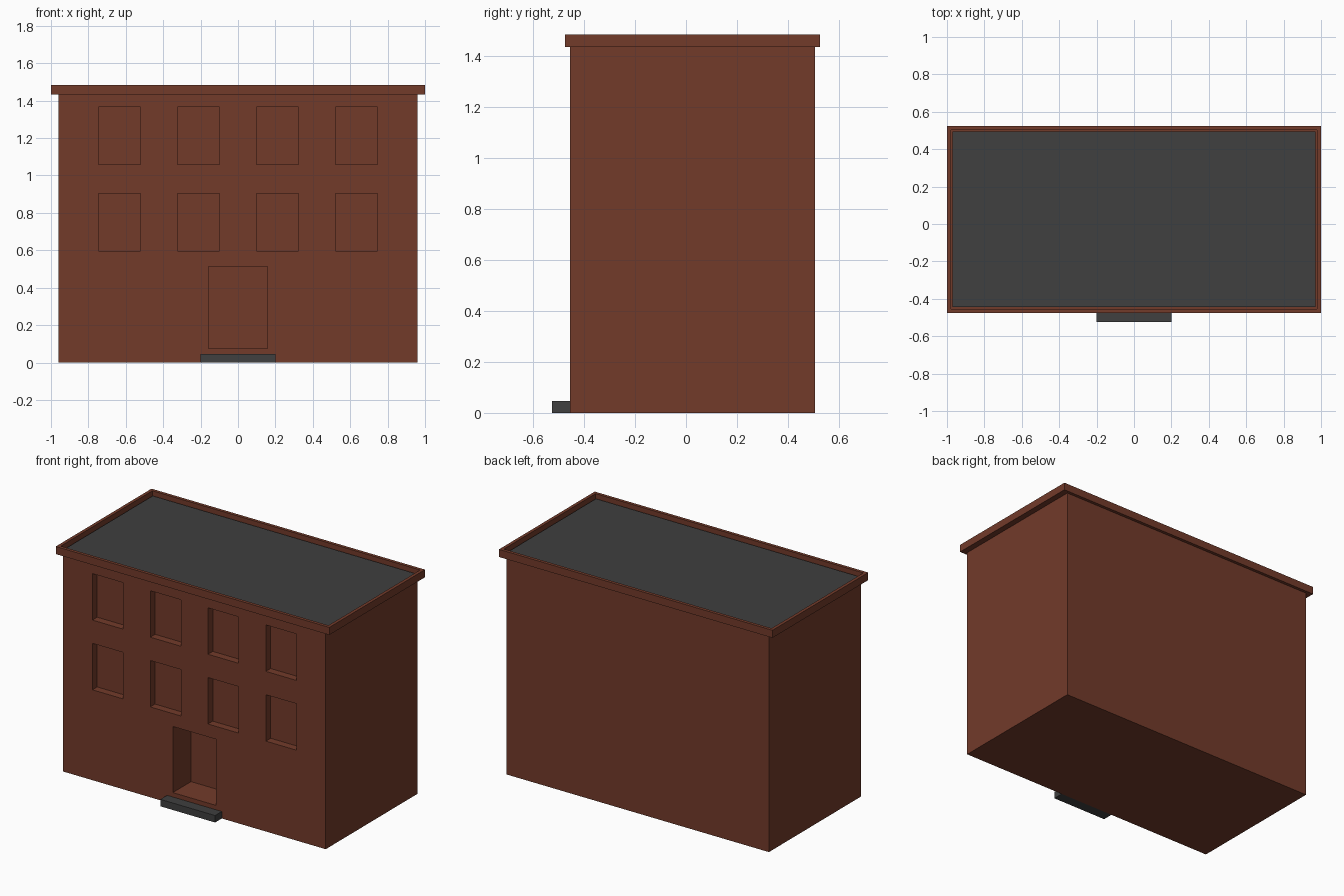
import bpy, bmesh
from mathutils import Vector

if "Cube" in bpy.data.objects:
    bpy.data.objects.remove(bpy.data.objects["Cube"])


def material(name, color):
    m = bpy.data.materials.new(name)
    m.diffuse_color = (*color, 1)
    m.use_nodes = True
    m.node_tree.nodes["Principled BSDF"].inputs["Base Color"].default_value = m.diffuse_color
    return m


BRICK = material("brick_red", (0.17, 0.043, 0.023))
GREY = material("dark_grey", (0.05, 0.05, 0.05))


def add_box(bm, x0, x1, y0, y1, z0, z1):
    verts = bmesh.ops.create_cube(bm, size=1)["verts"]
    for v in verts:
        v.co = Vector((x1 if v.co.x > 0 else x0,
                       y1 if v.co.y > 0 else y0,
                       z1 if v.co.z > 0 else z0))


def make_object(bm, name, mat):
    bmesh.ops.recalc_face_normals(bm, faces=bm.faces[:])
    mesh = bpy.data.meshes.new(name)
    bm.to_mesh(mesh)
    bm.free()
    mesh.materials.append(mat)
    ob = bpy.data.objects.new(name, mesh)
    bpy.context.collection.objects.link(ob)
    return ob


def box(name, mat, *bounds):
    bm = bmesh.new()
    add_box(bm, *bounds)
    return make_object(bm, name, mat)


FRONT, BACK = -0.455, 0.505
WALL_TOP, TOP = 1.434, 1.484

# Main walls
walls = box("walls", BRICK, -0.96, 0.96, FRONT, BACK, 0, WALL_TOP)

# Window and door recesses
bm = bmesh.new()
for x in (-0.634, -0.211, 0.211, 0.634):
    for z in (0.597, 1.058):
        add_box(bm, x - 0.112, x + 0.112, FRONT - 0.1, FRONT + 0.05, z, z + 0.307)
add_box(bm, -0.158, 0.158, FRONT - 0.1, FRONT + 0.19, 0.075, 0.512)
cutter = make_object(bm, "recess_cutter", BRICK)
cutter.hide_render = True

mod = walls.modifiers.new("recesses", "BOOLEAN")
mod.operation = "DIFFERENCE"
mod.solver = "EXACT"
mod.object = cutter
bpy.context.view_layer.objects.active = walls
bpy.ops.object.modifier_apply(modifier=mod.name)
bpy.data.objects.remove(cutter)

# Overhanging parapet with a sunken top
bm = bmesh.new()
add_box(bm, -1, 1, -0.475, 0.525, WALL_TOP, TOP)
bm.normal_update()
top = max(bm.faces, key=lambda f: f.calc_center_median().z)
bmesh.ops.inset_region(bm, faces=[top], thickness=0.03)
inner = bmesh.ops.extrude_discrete_faces(bm, faces=[top])["faces"][0]
for v in inner.verts:
    v.co.z = WALL_TOP + 0.005
make_object(bm, "parapet", BRICK)

# Flat roof and doorstep
box("roof", GREY, -0.97, 0.97, -0.445, 0.495, WALL_TOP + 0.005, 1.456)
box("doorstep", GREY, -0.2, 0.2, -0.525, FRONT, 0, 0.046)
